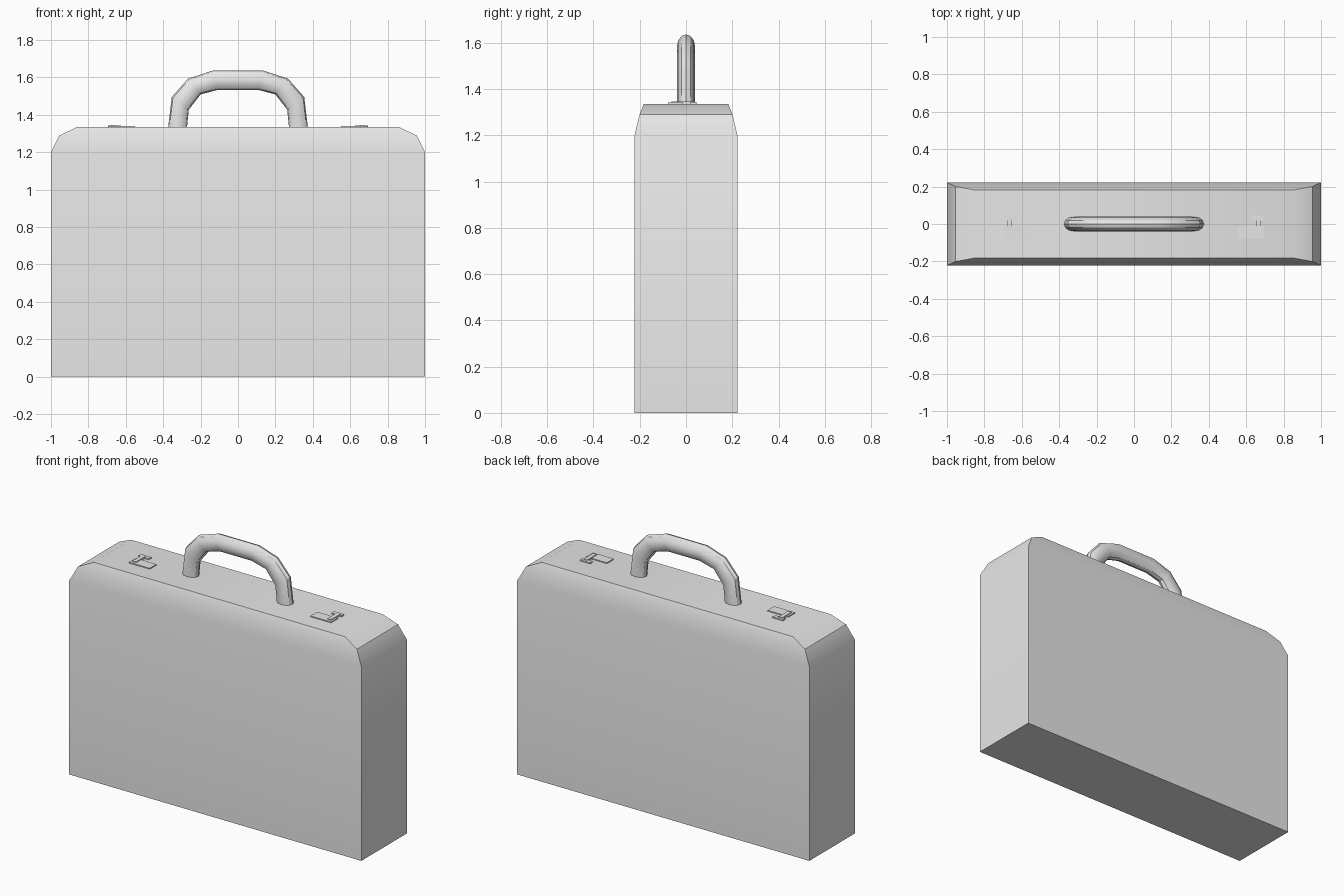
import bpy, bmesh, math
from mathutils import Vector

cube = bpy.data.objects.get("Cube")
if cube:
    bpy.data.objects.remove(cube, do_unlink=True)

grey = bpy.data.materials.new("plain_grey")
grey.use_nodes = True
grey.diffuse_color = (0.8, 0.8, 0.8, 1)
grey.node_tree.nodes["Principled BSDF"].inputs["Base Color"].default_value = (0.8, 0.8, 0.8, 1)


def finish(bm, name):
    """Turn a bmesh into a named, coloured, smooth-shaded object."""
    bmesh.ops.recalc_face_normals(bm, faces=bm.faces)
    mesh = bpy.data.meshes.new(name)
    bm.to_mesh(mesh)
    bm.free()
    mesh.materials.append(grey)
    ob = bpy.data.objects.new(name, mesh)
    bpy.context.collection.objects.link(ob)
    bpy.ops.object.select_all(action='DESELECT')
    ob.select_set(True)
    bpy.context.view_layer.objects.active = ob
    bpy.ops.object.shade_smooth_by_angle(angle=math.radians(32))
    return ob


def loft(name, rings):
    """Skin a series of equal-sized rings and cap both ends."""
    bm = bmesh.new()
    loops = [[bm.verts.new(p) for p in ring] for ring in rings]
    n = len(loops[0])
    for a, b in zip(loops, loops[1:]):
        for i in range(n):
            j = (i + 1) % n
            bm.faces.new((a[i], a[j], b[j], b[i]))
    bm.faces.new(loops[0])
    bm.faces.new(loops[-1])
    return finish(bm, name)


def rect(x0, x1, y0, y1, z):
    return [(x0, y0, z), (x1, y0, z), (x1, y1, z), (x0, y1, z)]


# Case: rectangles narrowing towards the chamfered top (half width, half depth, height)
levels = [(1, 0.222, 0), (1, 0.222, 1.2), (0.955, 0.201, 1.29), (0.86, 0.183, 1.335)]
loft("case_body", [rect(-w, w, -d, d, z) for w, d, z in levels])

# Handle: oval tube given by outer and inner outline points of one half
half = [((-0.374, 1.33), (-0.273, 1.33)),
        ((-0.354, 1.496), (-0.263, 1.428)),
        ((-0.267, 1.594), (-0.199, 1.51)),
        ((-0.137, 1.636), (-0.105, 1.534))]
full = half + [((-o[0], o[1]), (-i[0], i[1])) for o, i in reversed(half)]
rings = []
for outer, inner in full:
    o, i = Vector((outer[0], 0, outer[1])), Vector((inner[0], 0, inner[1]))
    mid, arm = (o + i) / 2, (o - i) / 2
    rings.append([mid + arm * math.cos(t) + Vector((0, 0.039 * math.sin(t), 0))
                  for t in (math.tau * k / 12 for k in range(12))])
loft("handle", rings)

# Latches: base plate, slim lever and crossbar, mirrored to both sides
latch_parts = {"plate": (0.55, 0.692, -0.078, -0.012, 1.341),
               "lever": (0.655, 0.68, -0.062, 0.03, 1.346),
               "crossbar": (0.625, 0.695, 0.02, 0.045, 1.343)}
for side, s in (("left", 1), ("right", -1)):
    for part, (x0, x1, y0, y1, top) in latch_parts.items():
        loft(f"{side}_latch_{part}",
             [rect(s * x0, s * x1, y0, y1, z) for z in (1.33, top)])
